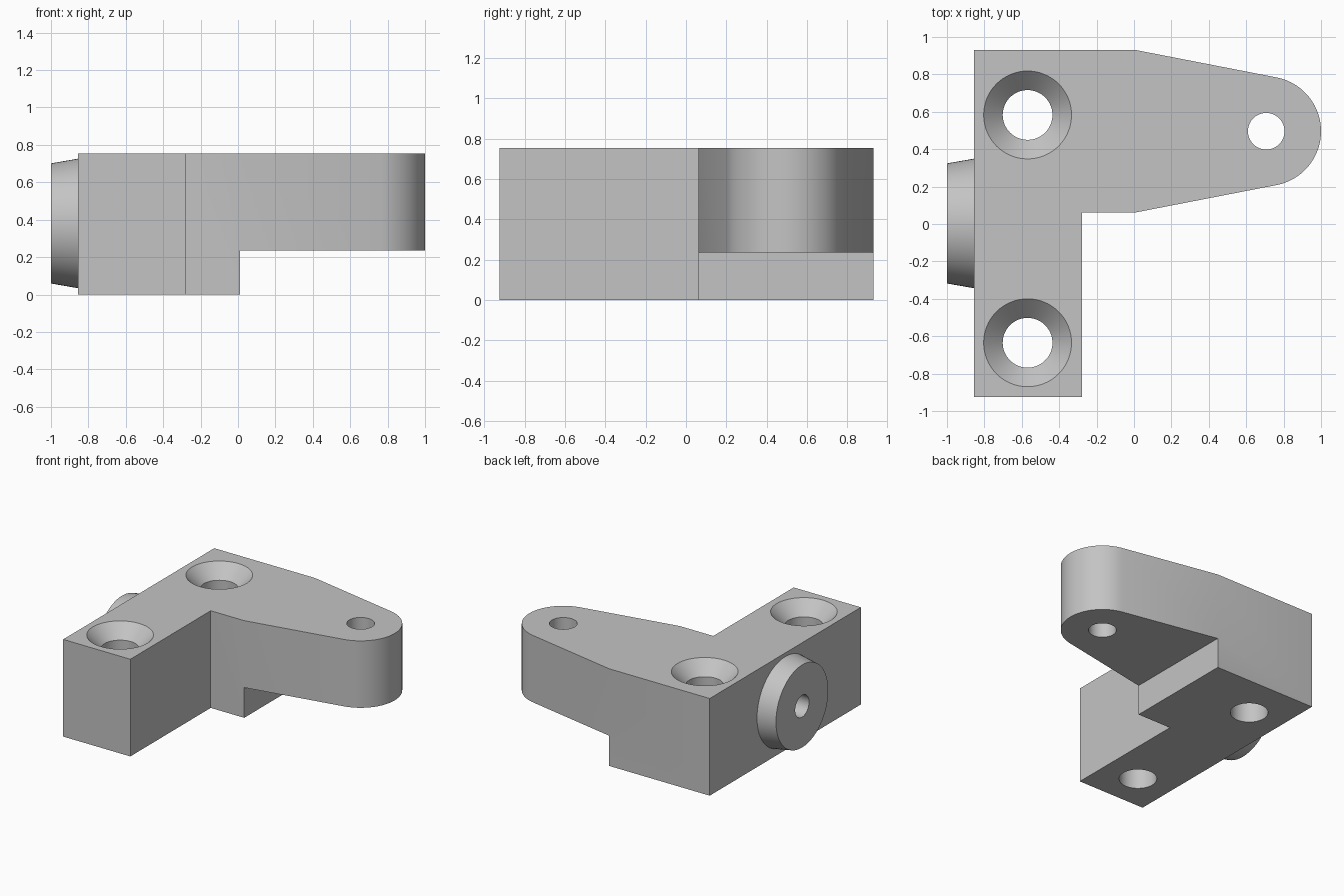
import bpy, bmesh, math
from math import cos, sin, pi
from mathutils import Matrix

cube = bpy.data.objects.get("Cube")
if cube:
    bpy.data.objects.remove(cube, do_unlink=True)

grey = bpy.data.materials.new("plain grey")
grey.use_nodes = True
colour = (0.55, 0.55, 0.55, 1)
grey.diffuse_color = colour
grey.node_tree.nodes["Principled BSDF"].inputs["Base Color"].default_value = colour

TOP, STEP = 0.755, 0.235
LEFT, INNER, BEND = -0.855, -0.278, 0.01
BACK, FRONT = 0.93, -0.925
TIP_X, TIP_Y, TIP_R = 0.707, 0.496, 0.293


def make_object(name, bm):
    bmesh.ops.recalc_face_normals(bm, faces=bm.faces)
    mesh = bpy.data.meshes.new(name)
    bm.to_mesh(mesh)
    bm.free()
    mesh.materials.append(grey)
    obj = bpy.data.objects.new(name, mesh)
    bpy.context.collection.objects.link(obj)
    return obj


def prism(name, outline, z0, z1):
    bm = bmesh.new()
    face = bm.faces.new([bm.verts.new((x, y, z0)) for x, y in outline])
    new = bmesh.ops.extrude_face_region(bm, geom=[face])["geom"]
    verts = [v for v in new if isinstance(v, bmesh.types.BMVert)]
    bmesh.ops.translate(bm, verts=verts, vec=(0, 0, z1 - z0))
    return make_object(name, bm)


def lathe(name, profile, matrix, steps=64):
    """Closed solid of revolution from (radius, height) rings."""
    bm = bmesh.new()
    rings = [[bm.verts.new((r * cos(2 * pi * i / steps), r * sin(2 * pi * i / steps), h))
              for i in range(steps)] for r, h in profile]
    for a, b in zip(rings, rings[1:]):
        for i in range(steps):
            j = (i + 1) % steps
            bm.faces.new((a[i], a[j], b[j], b[i]))
    bm.faces.new(rings[0])
    bm.faces.new(rings[-1])
    bm.transform(matrix)
    return make_object(name, bm)


def combine(target, other, operation):
    mod = target.modifiers.new(operation.lower(), "BOOLEAN")
    mod.operation, mod.solver, mod.object = operation, "EXACT", other
    bpy.context.view_layer.objects.active = target
    bpy.ops.object.modifier_apply(modifier=mod.name)
    bpy.data.objects.remove(other, do_unlink=True)


# L-shaped block with a tapering arm, tangent to its rounded tip
half = BACK - TIP_Y
dx = TIP_X - BEND
limit = math.atan2(half, -dx) - math.acos(TIP_R / math.hypot(dx, half))
arc = [(TIP_X + TIP_R * cos(a), TIP_Y + TIP_R * sin(a))
       for a in (limit * (2 * i / 40 - 1) for i in range(41))]
low = TIP_Y - half
outline = [(LEFT, FRONT), (INNER, FRONT), (INNER, low), (BEND, low),
           *arc, (BEND, BACK), (LEFT, BACK)]
bracket = prism("bracket", outline, 0, TOP)

# Step under the arm
under = prism("arm_step_cutter", [(BEND, -0.2), (1.2, -0.2), (1.2, 1.2), (BEND, 1.2)], -0.2, STEP)
combine(bracket, under, "DIFFERENCE")

# Tapered boss on the right side
sideways = Matrix.Translation((-1, 0.003, 0.38)) @ Matrix.Rotation(pi / 2, 4, "Y")
boss = lathe("boss", [(0.321, 0), (0.356, 0.2)], sideways)
combine(bracket, boss, "UNION")
bore = lathe("boss_bore_cutter", [(0.085, -0.1), (0.085, 0.45)], sideways, 48)
combine(bracket, bore, "DIFFERENCE")

# Two countersunk screw holes
for y in (0.583, -0.635):
    hole = lathe("screw_hole_cutter",
                 [(0.133, -0.1), (0.133, TOP - 0.102), (0.235, TOP), (0.285, TOP + 0.05)],
                 Matrix.Translation((-0.569, y, 0)))
    combine(bracket, hole, "DIFFERENCE")

# Pin hole in the arm tip
pin = lathe("pin_hole_cutter", [(0.098, 0), (0.098, 1)], Matrix.Translation((TIP_X, TIP_Y, 0)), 48)
combine(bracket, pin, "DIFFERENCE")

bpy.ops.object.select_all(action="DESELECT")
bracket.select_set(True)
bpy.context.view_layer.objects.active = bracket
bpy.ops.object.shade_smooth_by_angle(angle=math.radians(20))
